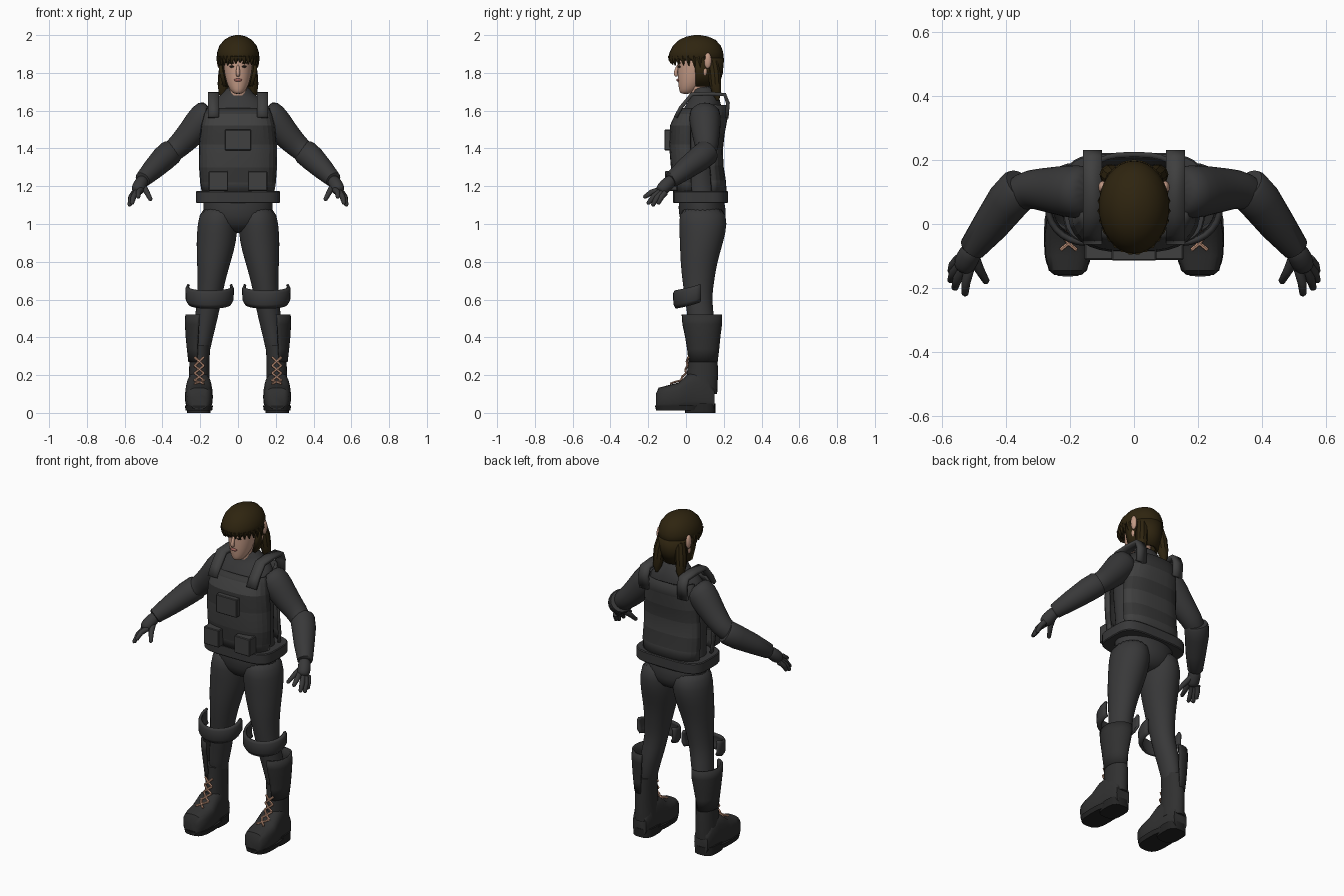
import bpy, bmesh, random
from math import sin, cos, pi, radians, copysign
from mathutils import Vector, Matrix

random.seed(4)
if "Cube" in bpy.data.objects:
    bpy.data.objects.remove(bpy.data.objects["Cube"])


def material(name, r, g, b):
    m = bpy.data.materials.new(name)
    m.use_nodes = True
    m.diffuse_color = (r, g, b, 1)
    m.node_tree.nodes["Principled BSDF"].inputs["Base Color"].default_value = (r, g, b, 1)
    return m


CLOTH = material("dark grey cloth", .04, .04, .041)
VEST = material("vest grey", .05, .05, .05)
BAND = material("vest band grey", .037, .037, .037)
BOOT = material("boot black", .03, .03, .03)
SOLE = material("sole black", .017, .017, .017)
HAIR = material("brown hair", .028, .018, .005)
SKIN = material("skin", .56, .33, .24)
LACE = material("tan laces", .6, .33, .22)
LIP = material("lips", .36, .13, .11)
EYE = material("dark eyes", .03, .02, .015)


def finish(name, bm, mats, mirror=False, thick=0, smooth=0, sharp=40):
    """Turn a bmesh into an object with its modifiers and shading."""
    bmesh.ops.recalc_face_normals(bm, faces=bm.faces)
    me = bpy.data.meshes.new(name)
    bm.to_mesh(me)
    bm.free()
    for m in mats:
        me.materials.append(m)
    me.shade_smooth()
    me.set_sharp_from_angle(angle=radians(sharp))
    ob = bpy.data.objects.new(name, me)
    bpy.context.scene.collection.objects.link(ob)
    if thick:
        mod = ob.modifiers.new("Thickness", 'SOLIDIFY')
        mod.thickness, mod.offset = thick, 0
    if smooth:
        ob.modifiers.new("Smooth", 'SUBSURF').levels = smooth
        ob.modifiers["Smooth"].render_levels = smooth
    if mirror:
        ob.modifiers.new("Mirror", 'MIRROR')
    return ob


def grid(name, rows, mats, closed=True, striped=False, **kw):
    """Skin rows of points; closed rows are capped at both ends."""
    bm = bmesh.new()
    vs = [[bm.verts.new(p) for p in row] for row in rows]
    n = len(rows[0])
    for k, (a, b) in enumerate(zip(vs, vs[1:])):
        for i in range(n if closed else n - 1):
            j = (i + 1) % n
            f = bm.faces.new((a[i], a[j], b[j], b[i]))
            f.material_index = k % 2 if striped else 0
    if closed:
        bm.faces.new(vs[0])
        bm.faces.new(vs[-1])
    return finish(name, bm, mats, **kw)


def bend(v, p):
    return copysign(abs(v) ** p, v)


def rings(name, levels, mat, span=None, p=1, n=24, lift=0, **kw):
    """Stacked horizontal ovals (x, y, z, rx, ry); span cuts an arc measured from the front."""
    a0, a1 = span or (0, 360)
    steps = n + 1 if span else n
    rows = []
    for x, y, z, rx, ry in levels:
        row = []
        for i in range(steps):
            t = i / n
            a = radians(a0 + (a1 - a0) * t)
            row.append((x + rx * bend(sin(a), p), y - ry * bend(cos(a), p),
                        z + lift * (2 * t - 1) ** 2))
        rows.append(row)
    mats = mat if isinstance(mat, list) else [mat]
    return grid(name, rows, mats, closed=not span, **kw)


def tube(name, pts, mat, n=16, **kw):
    """Round tube through points (x, y, z, radius)."""
    c = [Vector(q[:3]) for q in pts]
    rows = []
    for i, q in enumerate(pts):
        d = (c[min(i + 1, len(c) - 1)] - c[max(i - 1, 0)]).normalized()
        u = d.orthogonal() if abs(d.y) > .99 else d.cross(Vector((0, 1, 0)))
        u.normalize()
        v = d.cross(u)
        rows.append([c[i] + q[3] * (u * cos(2 * pi * k / n) + v * sin(2 * pi * k / n)) for k in range(n)])
    return grid(name, rows, [mat], **kw)


def box(name, lo, hi, mat, bevel=.004, **kw):
    lo, hi = Vector(lo), Vector(hi)
    bm = bmesh.new()
    bmesh.ops.create_cube(bm, size=1, matrix=Matrix.Translation((lo + hi) / 2) @ Matrix.Diagonal((*(hi - lo), 1)))
    bmesh.ops.bevel(bm, geom=bm.edges[:], offset=bevel, segments=1, affect='EDGES')
    return finish(name, bm, [mat], sharp=30, **kw)


def ball(name, loc, size, mat, **kw):
    bm = bmesh.new()
    bmesh.ops.create_uvsphere(bm, u_segments=16, v_segments=10, radius=1,
                              matrix=Matrix.Translation(loc) @ Matrix.Diagonal((*size, 1)))
    return finish(name, bm, [mat], **kw)


# Torso with collar, and legs
torso = [(.09, .95, .07, .06), (.09, 1.0, .17, .12), (.085, 1.08, .192, .13), (.078, 1.18, .175, .11),
         (.07, 1.3, .175, .108), (.065, 1.45, .185, .125), (.075, 1.55, .18, .118), (.09, 1.62, .165, .1),
         (.1, 1.665, .125, .078), (.1, 1.69, .075, .066), (.085, 1.735, .058, .058)]
rings("torso", [(0, *t) for t in torso], CLOTH, smooth=1, sharp=180)
rings("legs", [(.1, .085, 1.1, .095, .12), (.108, .092, 1.0, .108, .13), (.115, .082, .9, .106, .115),
               (.128, .068, .8, .09, .098), (.14, .065, .7, .073, .085), (.152, .065, .6, .064, .07),
               (.168, .08, .5, .062, .072), (.186, .09, .4, .052, .065), (.2, .09, .28, .045, .055)],
      CLOTH, mirror=True, smooth=1, sharp=180)

# Arms, gauntlets and gloved hands
tube("arms", [(.13, .1, 1.6, .08), (.18, .1, 1.565, .088), (.235, .105, 1.495, .078),
              (.29, .108, 1.435, .068), (.345, .11, 1.385, .06), (.4, .06, 1.34, .05)],
     CLOTH, mirror=True, smooth=1, sharp=180)
tube("gauntlets", [(.35, .118, 1.385, .062), (.358, .11, 1.378, .068), (.395, .07, 1.345, .067),
                   (.45, -.005, 1.29, .057), (.505, -.075, 1.235, .043), (.508, -.08, 1.232, .036)],
     CLOTH, n=20, mirror=True)
tube("palms", [(.495, -.065, 1.243, .03), (.515, -.095, 1.215, .037), (.53, -.125, 1.185, .037),
               (.537, -.142, 1.168, .026)], CLOTH, mirror=True, smooth=1, sharp=180)
fingers = {"index": ((.515, -.14, 1.18), (.53, -.225, 1.14)), "middle": ((.535, -.138, 1.17), (.563, -.205, 1.105)),
           "ring": ((.547, -.128, 1.165), (.576, -.18, 1.095)), "little": ((.55, -.11, 1.165), (.575, -.15, 1.105)),
           "thumb": ((.5, -.1, 1.2), (.46, -.185, 1.125))}
for label, (a, b) in fingers.items():
    a, b = Vector(a), Vector(b)
    mid = a.lerp(b, .5) + Vector((.004, 0, .008))
    tube(label + "_fingers", [(*a, .016), (*mid, .015), (*a.lerp(b, .93), .011), (*b, .004)],
         CLOTH, n=10, mirror=True, sharp=80)

# Armoured vest: front and back panels, shoulder straps, pouches, belt
front = [(1.16, .185, -.06), (1.22, .195, -.067), (1.3, .201, -.073), (1.42, .201, -.083),
         (1.52, .19, -.078), (1.58, .176, -.05), (1.61, .162, -.028)]
rings("vest_front", [(0, .06, z, w, .06 - y) for z, w, y in front], [VEST, BAND], span=(-82, 82), p=.7,
      n=14, thick=.014, striped=True, sharp=12)
back = [(1.16, .185, .208), (1.23, .192, .203), (1.31, .19, .19), (1.4, .188, .188),
        (1.48, .182, .197), (1.56, .172, .212), (1.63, .155, .218)]
rings("vest_back", [(0, .08, z, w, y - .08) for z, w, y in back], [VEST, BAND], span=(108, 252), p=.7,
      n=12, thick=.016, striped=True, sharp=12)
strap = [(-.055, 1.565), (-.028, 1.615), (.03, 1.686), (.12, 1.69), (.205, 1.685), (.222, 1.64), (.215, 1.56)]
grid("shoulder_straps", [[(x, y, z) for x in (.1, .16)] for y, z in strap], [VEST],
     closed=False, mirror=True, thick=.02, sharp=15)
box("chest_pouch", (-.07, -.115, 1.39), (.07, -.07, 1.5), VEST)
box("belly_pouches", (.052, -.112, 1.175), (.155, -.045, 1.28), VEST, mirror=True)
rings("belt", [(0, .077, z, w, w - .077) for z, w in ((1.11, .219), (1.115, .223), (1.17, .223), (1.175, .219))],
      CLOTH, p=.5, n=32, sharp=30)

# Knee guards and outer shin shells
rings("knee_guards", [(.15, .05, .555, .108, .098), (.15, .05, .575, .12, .11), (.15, .05, .63, .122, .112),
                      (.15, .05, .645, .115, .105)], CLOTH, span=(-105, 105), n=16, lift=.035,
      mirror=True, thick=.014, sharp=35)
rings("shin_shells", [(.205, .09, .27, .052, .072), (.203, .09, .34, .062, .08), (.198, .088, .4, .073, .088),
                      (.192, .085, .47, .083, .1), (.19, .083, .52, .083, .102)],
      BOOT, span=(10, 195), n=16, mirror=True, thick=.012, sharp=50)

# Boots, soles and crossed laces
rings("boot_shafts", [(.2, .09, .36, .055, .073), (.203, .09, .3, .053, .075), (.205, .088, .22, .054, .082),
                      (.205, .085, .1, .058, .08)], BOOT, mirror=True)
foot = [(-.16, .042, .02, .1), (-.145, .06, .015, .133), (-.1, .071, .012, .145), (-.04, .074, .012, .16),
        (.01, .068, .012, .205), (.06, .06, .012, .22), (.12, .056, .012, .19), (.152, .045, .012, .13)]
rows = []
for y, w, lo, hi in foot:
    angles = [2 * pi * k / 20 for k in range(20)]
    rows.append([(.207 + w * bend(cos(a), .65), y, (lo + hi) / 2 + (hi - lo) / 2 * bend(sin(a), .65)) for a in angles])
grid("feet", rows, [BOOT], mirror=True, sharp=45)
rings("soles", [(.207, -.04, .012, .07, .118), (.207, -.04, .04, .075, .125)], SOLE, p=.65, mirror=True)
rings("heels", [(.207, .075, 0, .062, .08), (.207, .075, .05, .062, .08)], SOLE, p=.65, mirror=True)
lace_line = [(-.085, .155), (-.03, .172), (-.004, .21), (.004, .25), (.009, .295)]
for k, ((y0, z0), (y1, z1)) in enumerate(zip(lace_line, lace_line[1:])):
    for s in (-1, 1):
        tube(f"lace_{k}_{'a' if s < 0 else 'b'}", [(.205 - s * .025, y0 + .004, z0, .006), (.205, (y0 + y1) / 2 - .003, (z0 + z1) / 2, .006),
                                  (.205 + s * .025, y1 + .004, z1, .006)], LACE, n=6, mirror=True)

# Head, face and ears
face = [(.0, 1.688, .018, .025), (.008, 1.7, .036, .043), (.022, 1.73, .054, .062), (.036, 1.775, .068, .081),
        (.048, 1.83, .077, .093), (.053, 1.88, .08, .1), (.055, 1.94, .065, .085)]
rings("head", [(0, *f) for f in face], SKIN, smooth=1, sharp=180)
rings("neck", [(0, .075, 1.68, .05, .05), (0, .065, 1.78, .05, .052)], SKIN)
tube("nose", [(0, -.04, 1.845, .007), (0, -.052, 1.815, .01), (0, -.057, 1.792, .013), (0, -.045, 1.782, .01)],
     SKIN, n=10, smooth=1, sharp=180)
ball("lips", (0, -.042, 1.762), (.022, .009, .008), LIP)
ball("eyes", (.031, -.034, 1.833), (.014, .009, .006), EYE, mirror=True)
ball("eyebrows", (.034, -.036, 1.853), (.02, .008, .004), HAIR, mirror=True)
ball("ears", (.098, .115, 1.865), (.014, .02, .042), SKIN, mirror=True)
ball("ear_lobes", (.088, .1, 1.81), (.01, .012, .025), SKIN, mirror=True)

# Hair cap, ragged fringe, back hair and pigtails
cap = [(.052, 1.865, .1, .138), (.052, 1.88, .11, .146), (.055, 1.91, .11, .142), (.058, 1.945, .098, .126),
       (.06, 1.975, .073, .096), (.06, 1.992, .044, .058), (.06, 2.0, .012, .016)]
rings("hair_cap", [(0, *c) for c in cap], HAIR, n=32, sharp=60)
rings("back_hair", [(0, .06, 1.73, .07, .105), (0, .06, 1.8, .088, .125), (0, .057, 1.88, .1, .135)], HAIR,
      span=(85, 275), n=16, thick=.02)
for k in range(18):
    a = radians(-110 + 220 * k / 17)
    x, y = .102 * sin(a), .052 - .138 * cos(a)
    drop = random.uniform(.012, .022) + .02 * abs(sin(a))
    tube(f"fringe_lock_{k}", [(x, y, 1.89, .012), (x, y + .004, 1.87, .013), (x * .99, y + .008, 1.87 - drop, .003)],
         HAIR, n=6)
tube("pigtails", [(.06, .14, 1.86, .03), (.07, .15, 1.8, .034), (.076, .155, 1.74, .032),
                  (.078, .163, 1.69, .024), (.08, .168, 1.655, .008)], HAIR, n=10, mirror=True, sharp=35)
